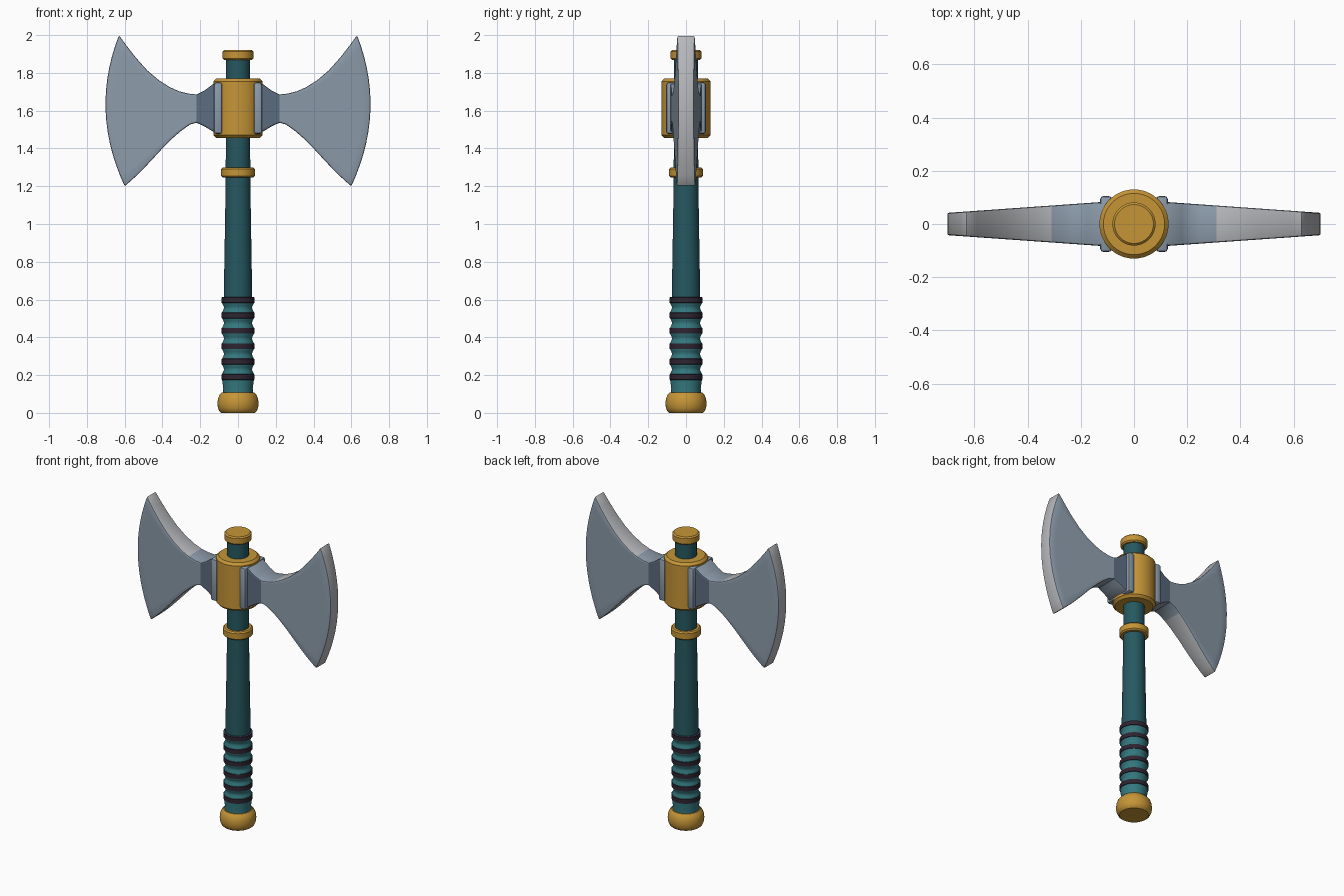
import bpy, bmesh, math

if "Cube" in bpy.data.objects:
    bpy.data.objects.remove(bpy.data.objects["Cube"])


def material(name, rgb):
    m = bpy.data.materials.new(name)
    m.diffuse_color = (*rgb, 1)
    m.use_nodes = True
    m.node_tree.nodes["Principled BSDF"].inputs["Base Color"].default_value = m.diffuse_color
    return m


GOLD = material("gold", (0.56, 0.30, 0.038))
TEAL = material("dark teal", (0.019, 0.098, 0.117))
GRIP = material("grip teal", (0.034, 0.188, 0.209))
PLUM = material("dark plum", (0.028, 0.018, 0.032))
STEEL = material("blue steel", (0.262, 0.328, 0.402))
SLATE = material("slate", (0.105, 0.150, 0.215))
EDGE = material("pale edge", (0.47, 0.48, 0.50))


def finish(name, bm, mats, bevel=0.0, mirror=False):
    """Turn a bmesh into a named object with baked bevel, mirror and smooth shading."""
    bmesh.ops.recalc_face_normals(bm, faces=bm.faces[:])
    me = bpy.data.meshes.new(name)
    bm.to_mesh(me)
    bm.free()
    for m in mats:
        me.materials.append(m)
    ob = bpy.data.objects.new(name, me)
    bpy.context.collection.objects.link(ob)
    bpy.ops.object.select_all(action='DESELECT')
    ob.select_set(True)
    bpy.context.view_layer.objects.active = ob
    if bevel:
        b = ob.modifiers.new("bevel", 'BEVEL')
        b.width, b.segments = bevel, 2
        b.limit_method, b.angle_limit = 'ANGLE', math.radians(50)
        bpy.ops.object.modifier_apply(modifier="bevel")
    if mirror:
        mod = ob.modifiers.new("mirror", 'MIRROR')
        mod.use_mirror_merge = False
        bpy.ops.object.modifier_apply(modifier="mirror")
    bpy.ops.object.shade_smooth_by_angle(angle=math.radians(32))
    return ob


def lathe(name, profile, mat, sides=40):
    """Spin (radius, z) points round the z axis and cap both ends."""
    bm = bmesh.new()
    rings = [[bm.verts.new((r * math.cos(a), r * math.sin(a), z))
              for a in (2 * math.pi * i / sides for i in range(sides))]
             for r, z in profile]
    for lo, hi in zip(rings, rings[1:]):
        for i in range(sides):
            j = (i + 1) % sides
            bm.faces.new((lo[i], lo[j], hi[j], hi[i]))
    bm.faces.new(rings[0])
    bm.faces.new(rings[-1])
    return finish(name, bm, [mat])


def collar(name, r, z0, z1, c):
    """Gold band with chamfered rims."""
    return lathe(name, [(r - c, z0), (r, z0 + c), (r, z1 - c), (r - c, z1)], GOLD)


# Handle
lathe("shaft", [(0.076, 0.58), (0.073, 0.75), (0.068, 1.05), (0.065, 1.25),
                (0.064, 1.88)], TEAL)
lathe("pommel", [(0.088, 0), (0.098, 0.008), (0.106, 0.025), (0.109, 0.05),
                 (0.106, 0.075), (0.098, 0.095), (0.086, 0.108)], GOLD)

# Grip: flared leather with a dark band at each crest
STEP, FIRST, COUNT = 0.0815, 0.19, 6
grip = [(0.080, 0.10), (0.078, 0.13)]
for i in range(COUNT):
    z = FIRST + STEP * i
    grip += [(0.084, z - 0.016), (0.084, z + 0.016)]
    if i < COUNT - 1:
        grip += [(0.077, z + 0.03), (0.074, z + STEP / 2), (0.077, z + STEP - 0.03)]
    lathe(f"grip_band_{i + 1}", [(0.080, z - 0.017), (0.087, z - 0.014),
                                 (0.087, z + 0.014), (0.080, z + 0.017)], PLUM)
lathe("grip", grip, GRIP)

# Gold fittings
collar("neck_collar", 0.089, 1.247, 1.30, 0.008)
collar("top_cap", 0.081, 1.868, 1.92, 0.008)
collar("head_socket", 0.13, 1.455, 1.77, 0.015)

# Steel brackets gripping the socket
bm = bmesh.new()
bmesh.ops.create_cube(bm, size=1)
for v in bm.verts:
    v.co = (0.105 + v.co.x * 0.044, v.co.y * 0.21, 1.613 + v.co.z * 0.272)
finish("socket_brackets", bm, [STEEL], bevel=0.012, mirror=True)

# Blades: stations from socket to cutting edge (x, top z, bottom x, bottom z, bulge)
stations = [(0.07, 1.745, 0.07, 1.485, 0), (0.13, 1.742, 0.13, 1.488, 0),
            (0.18, 1.705, 0.18, 1.518, 0), (0.22, 1.686, 0.22, 1.536, 0),
            (0.26, 1.690, 0.255, 1.526, 0.005), (0.31, 1.702, 0.30, 1.494, 0.012),
            (0.36, 1.724, 0.345, 1.455, 0.022), (0.42, 1.762, 0.40, 1.400, 0.035),
            (0.48, 1.813, 0.46, 1.335, 0.05), (0.54, 1.880, 0.52, 1.272, 0.064),
            (0.59, 1.944, 0.565, 1.230, 0.076), (0.63, 2.0, 0.60, 1.20, 0.086)]
ROWS = 14


def half_thickness(x):
    return 0.083 - 0.041 * (x - 0.116) / 0.584


bm = bmesh.new()
sheets = []
for side in (-1, 1):
    sheet = []
    for xt, zt, xb, zb, bulge in stations:
        column = []
        for k in range(ROWS + 1):
            s = k / ROWS
            x = xb + (xt - xb) * s + bulge * 4 * s * (1 - s)
            column.append(bm.verts.new((x, side * half_thickness(x), zb + (zt - zb) * s)))
        sheet.append(column)
    sheets.append(sheet)
front, back = sheets
last = len(stations) - 1
for i in range(last):
    # Broad faces, slate on the cheeks beside the socket
    for sh in sheets:
        for k in range(ROWS):
            f = bm.faces.new((sh[i][k], sh[i + 1][k], sh[i + 1][k + 1], sh[i][k + 1]))
            f.material_index = 1 if i < 3 else 0
    # Upper and lower rims, pale past the neck
    for k in (0, ROWS):
        f = bm.faces.new((front[i][k], front[i + 1][k], back[i + 1][k], back[i][k]))
        f.material_index = 2 if i >= 5 else 0
# Cutting edge and hidden inner end
for i, idx in ((0, 0), (last, 2)):
    for k in range(ROWS):
        f = bm.faces.new((front[i][k], front[i][k + 1], back[i][k + 1], back[i][k]))
        f.material_index = idx
finish("blades", bm, [STEEL, SLATE, EDGE], bevel=0.008, mirror=True)
